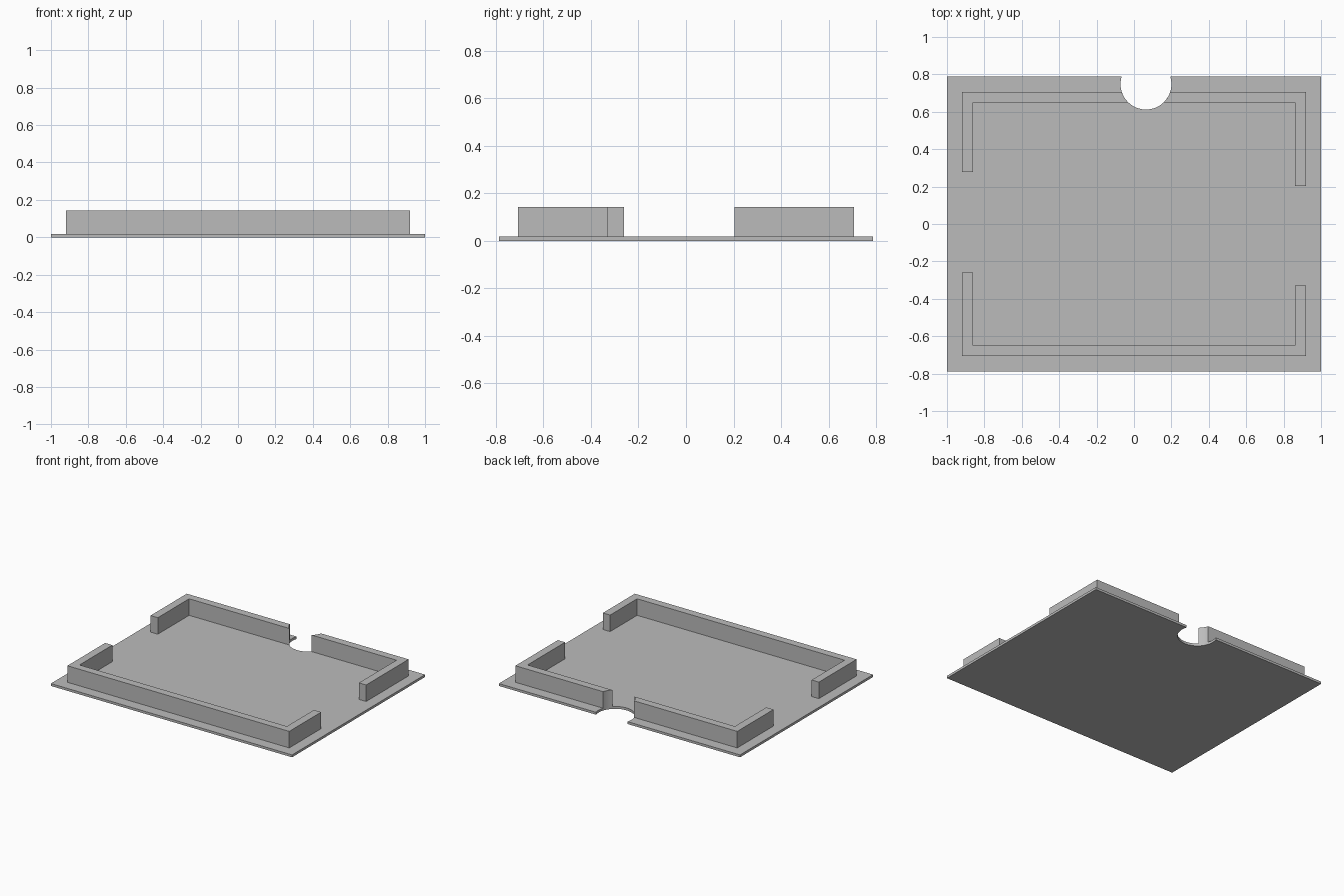
import bpy, bmesh, math

if "Cube" in bpy.data.objects:
    bpy.data.objects.remove(bpy.data.objects["Cube"])

grey = bpy.data.materials.new("light grey")
grey.use_nodes = True
colour = (0.5, 0.5, 0.5, 1)
grey.diffuse_color = colour
grey.node_tree.nodes["Principled BSDF"].inputs["Base Color"].default_value = colour

HALF_DEPTH = 0.788
PLATE_TOP, WALL_TOP = 0.018, 0.142
OUT_X, OUT_Y = 0.92, 0.707
IN_X, IN_Y = 0.86, 0.649
NOTCH_X, NOTCH_Y, NOTCH_R = 0.064, 0.748, 0.136


def prism(name, outline, z0, z1):
    """Extrude a flat outline into a solid part."""
    bm = bmesh.new()
    face = bm.faces.new([bm.verts.new((x, y, z0)) for x, y in outline])
    grown = bmesh.ops.extrude_face_region(bm, geom=[face], use_keep_orig=True)
    tops = [v for v in grown["geom"] if isinstance(v, bmesh.types.BMVert)]
    bmesh.ops.translate(bm, verts=tops, vec=(0, 0, z1 - z0))
    bmesh.ops.recalc_face_normals(bm, faces=bm.faces)
    mesh = bpy.data.meshes.new(name)
    bm.to_mesh(mesh)
    bm.free()
    mesh.materials.append(grey)
    obj = bpy.data.objects.new(name, mesh)
    bpy.context.collection.objects.link(obj)
    bpy.ops.object.select_all(action="DESELECT")
    obj.select_set(True)
    bpy.context.view_layer.objects.active = obj
    bpy.ops.object.shade_smooth_by_angle(angle=math.radians(30))
    return obj


def notch_angle(y):
    """Angle on the right half of the notch circle at height y."""
    return math.asin((y - NOTCH_Y) / NOTCH_R)


def arc(a0, a1, steps):
    """Points along the notch circle."""
    angles = [a0 + (a1 - a0) * i / steps for i in range(steps + 1)]
    return [(NOTCH_X + NOTCH_R * math.cos(a), NOTCH_Y + NOTCH_R * math.sin(a)) for a in angles]


# Base plate with the round notch in its back edge
edge = notch_angle(HALF_DEPTH)
prism("base_plate",
      [(-1, HALF_DEPTH), (-1, -HALF_DEPTH), (1, -HALF_DEPTH), (1, HALF_DEPTH)]
      + arc(edge, -math.pi - edge, 48), 0, PLATE_TOP)

# Front wall with its two side returns
left_end, right_end = -0.329, -0.26
prism("front_wall",
      [(-OUT_X, right_end), (-OUT_X, -OUT_Y), (OUT_X, -OUT_Y), (OUT_X, left_end),
       (IN_X, left_end), (IN_X, -IN_Y), (-IN_X, -IN_Y), (-IN_X, right_end)],
      PLATE_TOP, WALL_TOP)

# Back walls: one corner piece on each side of the notch
outer, inner = notch_angle(OUT_Y), notch_angle(IN_Y)
for name, side, end in (("back_wall_left", 1, 0.204), ("back_wall_right", -1, 0.278)):
    if side > 0:
        cut = arc(inner, outer, 8)
    else:
        cut = arc(-math.pi - inner, -math.pi - outer, 8)
    prism(name,
          [(side * OUT_X, OUT_Y), (side * OUT_X, end), (side * IN_X, end),
           (side * IN_X, IN_Y)] + cut, PLATE_TOP, WALL_TOP)
